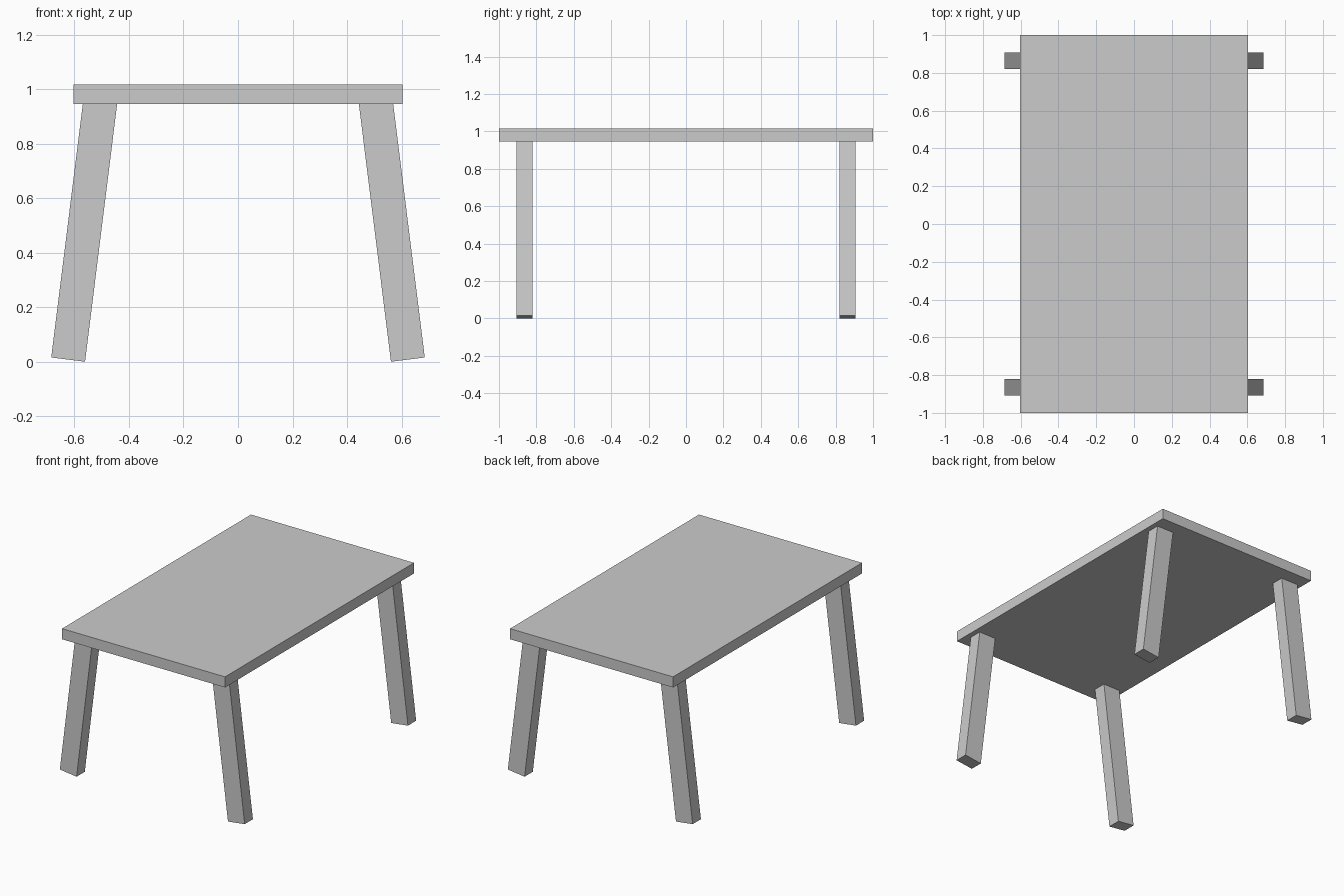
import bpy
from math import radians, sin, cos

if "Cube" in bpy.data.objects:
    bpy.data.objects.remove(bpy.data.objects["Cube"])


def box(name, size, location, tilt=0.0):
    bpy.ops.mesh.primitive_cube_add(size=1, location=location, rotation=(0, tilt, 0))
    obj = bpy.context.object
    obj.name = name
    obj.scale = size
    bpy.ops.object.transform_apply(location=False, rotation=True, scale=True)
    return obj


# Table top slab
TOP_BOTTOM, TOP_TOP = 0.945, 1.016
box("table_top", (1.208, 2.0, TOP_TOP - TOP_BOTTOM),
    (0, 0, (TOP_TOP + TOP_BOTTOM) / 2))

# Four legs splayed sideways, square-cut ends, tops let into the slab
SPLAY = radians(7.1)
WIDTH, DEPTH, LENGTH = 0.125, 0.087, 0.96
FOOT_INNER_X, LEG_Y = 0.561, 0.864
leg_x = FOOT_INNER_X + cos(SPLAY) * WIDTH / 2 - sin(SPLAY) * LENGTH / 2
leg_z = sin(SPLAY) * WIDTH / 2 + cos(SPLAY) * LENGTH / 2
for y_sign, end in ((-1, "front"), (1, "back")):
    for x_sign, side in ((-1, "left"), (1, "right")):
        box(f"{end}_{side}_leg", (WIDTH, DEPTH, LENGTH),
            (x_sign * leg_x, y_sign * LEG_Y, leg_z), -x_sign * SPLAY)
